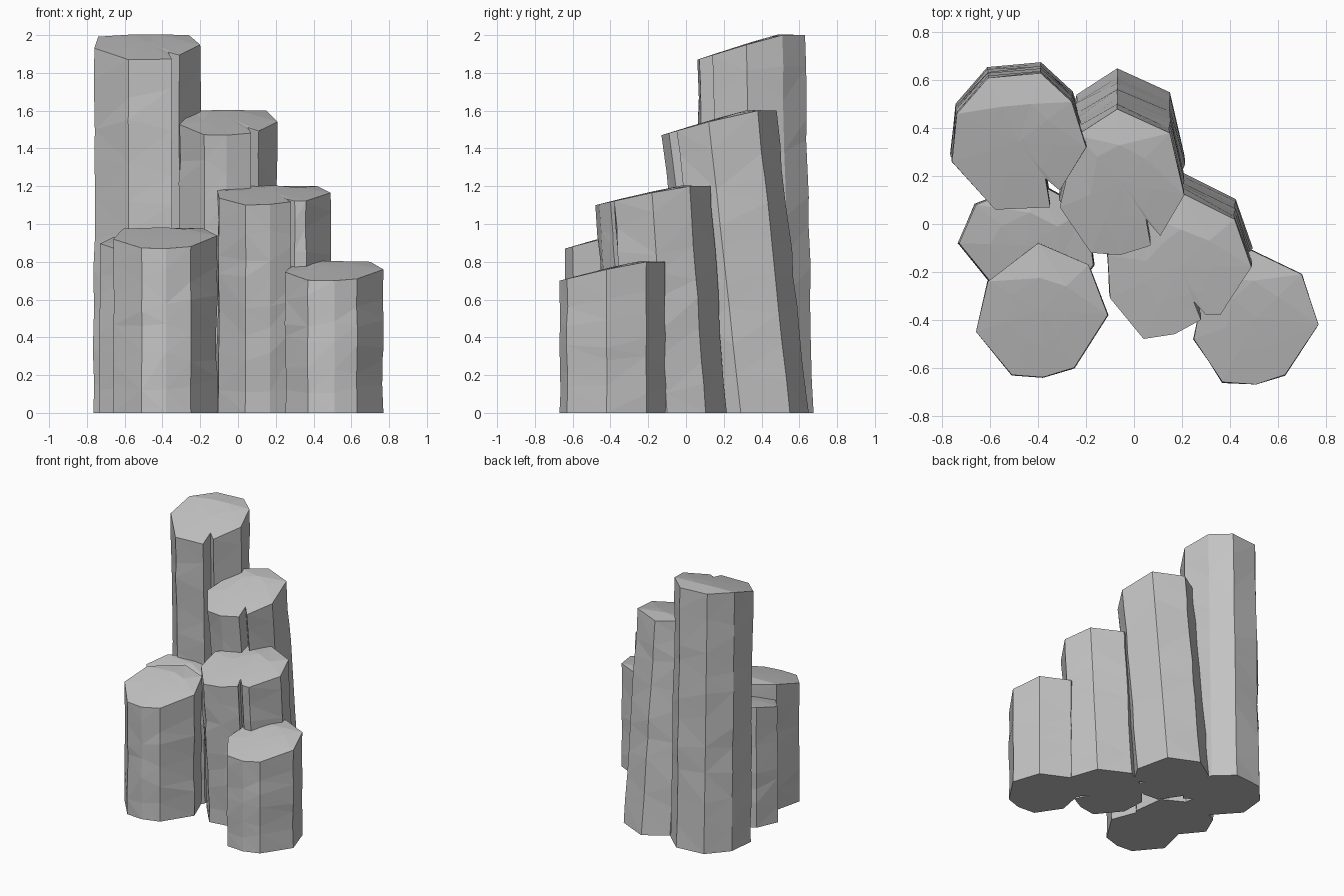
import bpy
import bmesh
import random
from mathutils import Vector

# Remove the default object
default = bpy.data.objects.get("Cube")
if default:
    bpy.data.objects.remove(default, do_unlink=True)

random.seed(7)

# Single grey rock material
rock = bpy.data.materials.new("grey_rock")
rock.use_nodes = True
grey = (0.55, 0.55, 0.55, 1)
rock.diffuse_color = grey
rock.node_tree.nodes["Principled BSDF"].inputs["Base Color"].default_value = grey


def column(name, outline, low, high, lean=0.0, spread=1.0, rings=8):
    """Rough stone column: outline in hundredths, counter-clockwise,
    top sloping from low at the front to high towards the back."""
    points = [Vector((x, y)) / 100 for x, y in outline]
    centre = Vector((
        (min(p.x for p in points) + max(p.x for p in points)) / 2,
        (min(p.y for p in points) + max(p.y for p in points)) / 2,
    ))
    front = min(p.y for p in points)
    back = max(p.y for p in points)

    def top_height(y):
        t = (y - front) / (back - front)
        return low + (high - low) * min(1, t / 0.75)

    bm = bmesh.new()
    layers = []
    for r in range(rings + 1):
        t = r / rings
        inner_ring = 0 < r < rings
        layer = []
        for p in points:
            scale = 1 + (spread - 1) * (1 - t)
            step = t
            if inner_ring:
                scale += random.uniform(-0.025, 0.015)
                step += random.uniform(-0.3, 0.3) / rings
            q = centre + (p - centre) * scale
            q.y += lean * (1 - step)
            layer.append(bm.verts.new((q.x, q.y, top_height(p.y) * step)))
        layers.append(layer)

    # Half-size ring and centre point give the worn top
    crown = []
    for p in points:
        q = centre + (p - centre) * random.uniform(0.45, 0.55)
        crown.append(bm.verts.new((q.x, q.y, top_height(q.y) + 0.004)))
    layers.append(crown)
    tip = bm.verts.new((centre.x, centre.y, top_height(centre.y) + 0.006))

    # Skin between rings
    count = len(points)
    for lower, upper in zip(layers, layers[1:]):
        for i in range(count):
            j = (i + 1) % count
            bm.faces.new((lower[i], lower[j], upper[j], upper[i]))
    for i in range(count):
        bm.faces.new((crown[i], crown[(i + 1) % count], tip))
    bm.faces.new(list(reversed(layers[0])))

    bmesh.ops.triangulate(bm, faces=bm.faces[:])
    bmesh.ops.recalc_face_normals(bm, faces=bm.faces[:])
    mesh = bpy.data.meshes.new(name)
    bm.to_mesh(mesh)
    bm.free()
    mesh.materials.append(rock)
    obj = bpy.data.objects.new(name, mesh)
    bpy.context.collection.objects.link(obj)
    return obj


# Tallest column, split by a crack at its front right
column("tall_back_column",
       [(-76, 26), (-58, 6), (-35, 7), (-37, 19), (-31, 14), (-20, 32),
        (-26, 51), (-39, 63), (-61, 61), (-74, 46)],
       1.87, 2.0, lean=0.04, spread=1.02, rings=10)

# Second column, leaning forward
column("leaning_back_column",
       [(-31, 7), (-18, -12), (-6, -13), (7, -9), (5, 2), (11, -5),
        (21, 12), (15, 38), (-7, 48), (-24, 37)],
       1.47, 1.6, lean=0.17, rings=9)

# Middle column, with its own crack
column("middle_column",
       [(-11, -13), (-10, -31), (4, -48), (17, -46), (28, -40), (22, -29),
        (30, -38), (36, -38), (49, -18), (42, 2), (20, 13), (4, 4)],
       1.1, 1.2, lean=0.08, spread=1.02)

# Short columns around the front
column("front_right_column",
       [(25, -48), (37, -66), (51, -67), (63, -63), (77, -42),
        (70, -21), (49, -11), (30, -22)],
       0.7, 0.8, rings=6)
column("front_left_column",
       [(-66, -45), (-51, -63), (-38, -64), (-25, -60), (-11, -38),
        (-19, -17), (-40, -8), (-61, -24)],
       0.87, 0.98, rings=6)
column("short_left_column",
       [(-73, -8), (-60, -24), (-46, -36), (-28, -32), (-17, -17),
        (-20, 6), (-42, 18), (-66, 8)],
       0.82, 0.93, spread=1.02, rings=6)
